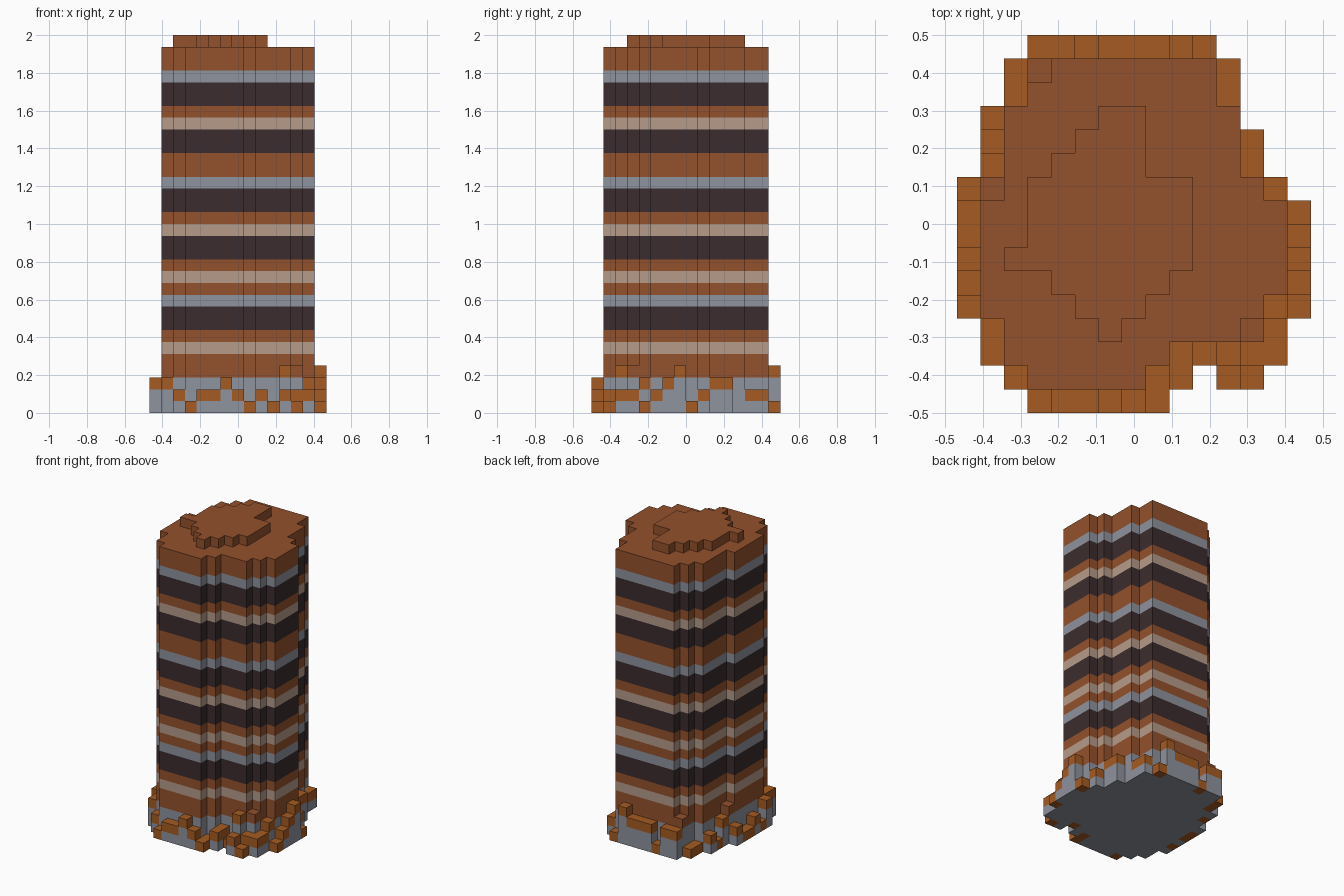
import bpy, bmesh, random
from mathutils import Vector

if "Cube" in bpy.data.objects:
    bpy.data.objects.remove(bpy.data.objects["Cube"], do_unlink=True)

U = 1 / 16                       # edge of one block
ORIGIN = Vector((-7.5, -8, 0))   # corner of the block grid
random.seed(4)


def material(name, hex_rgb):
    rgb = [int(hex_rgb[n:n + 2], 16) / 255 for n in (0, 2, 4)]
    lin = [c / 12.92 if c < 0.04 else ((c + 0.055) / 1.055) ** 2.4 for c in rgb]
    m = bpy.data.materials.new(name)
    m.use_nodes = True
    m.diffuse_color = (*lin, 1)
    m.node_tree.nodes["Principled BSDF"].inputs["Base Color"].default_value = (*lin, 1)
    return m


mats = {
    "B": material("brown clay", "94512d"),
    "O": material("orange rubble", "a55b22"),
    "G": material("stone grey", "8f939e"),
    "D": material("dark brown", "3b2c2e"),
    "T": material("pale tan", "b69b89"),
}
keys = list(mats)


def plan(spans):
    """Cells of a floor plan given as (first, last) column for each row."""
    return {(i, j) for j, (a, b) in spans.items() for i in range(a, b + 1)}


# Floor plans, row by row from front to back
tower_plan = plan({1: (3, 7), 2: (2, 8), 3: (2, 11), 4: (1, 12), 5: (1, 13),
                   6: (1, 13), 7: (1, 13), 8: (1, 13), 9: (2, 12), 10: (2, 11),
                   11: (2, 11), 12: (2, 11), 13: (3, 10), 14: (4, 10)})
base_plan = plan({0: (3, 8), 1: (2, 12), 2: (1, 13), 3: (1, 13), 4: (0, 14),
                  5: (0, 14), 6: (0, 14), 7: (0, 14), 8: (0, 14), 9: (0, 13),
                  10: (1, 12), 11: (1, 12), 12: (1, 11), 13: (2, 11),
                  14: (2, 11), 15: (3, 10)}) - {(10, 1)}
roof_plan = plan({3: (6, 6), 4: (5, 7), 5: (4, 8), 6: (2, 9), 7: (3, 9),
                  8: (3, 9), 9: (3, 9), 10: (4, 7), 11: (5, 7), 12: (6, 7)})

# Tower: one letter per layer, bottom to top
bands = "GGGBB" "TBDDG" "BTBDD" "TBDDG" "BBDDT" "BDDGB" "B"
tower = {(i, j, k): c for i, j in tower_plan for k, c in enumerate(bands)}
roof = {(i, j, len(bands)): "B" for i, j in roof_plan}

# Ring of rubble: stone columns of uneven height with an orange cap
fixed = dict(zip([(i, 0) for i in range(3, 9)], (1, 2, 2, 3, 2, 1)))
fixed.update({(2, 1): 2, (9, 1): 2, (10, 2): 1, (11, 1): 2, (11, 2): 4,
              (12, 1): 1, (13, 2): 2, (0, 4): 3, (1, 2): 3, (14, 7): 4, (9, 15): 4})
clay_caps = {(3, 14), (12, 3), (1, 9)}
rubble = {}
for cell in sorted(base_plan - tower_plan):
    h = 4 if cell in clay_caps else fixed.get(
        cell, random.choices((1, 2, 3), (3, 4, 5))[0])
    for k in range(h):
        rubble[(*cell, k)] = "G"
    rubble[(*cell, h - 1)] = "B" if cell in clay_caps else "O"

solid = set(tower) | set(roof) | set(rubble)


def build(name, cells):
    """Mesh the exposed sides of the blocks and merge flat same-colour areas."""
    bm = bmesh.new()
    corners = {}

    def vert(p):
        key = tuple(round(c) for c in p)
        if key not in corners:
            corners[key] = bm.verts.new((Vector(key) + ORIGIN) * U)
        return corners[key]

    for cell, colour in cells.items():
        for axis in range(3):
            for side in (0, 1):
                step = Vector((0, 0, 0))
                step[axis] = 1
                near = Vector(cell) + step * (2 * side - 1)
                if tuple(int(c) for c in near) in solid:
                    continue
                u, v = Vector((0, 0, 0)), Vector((0, 0, 0))
                u[(axis + 1) % 3] = v[(axis + 2) % 3] = 1
                p = Vector(cell) + step * side
                loop = [p, p + u, p + u + v, p + v]
                if not side:
                    loop.reverse()
                face = bm.faces.new([vert(q) for q in loop])
                face.material_index = keys.index(colour)
    bmesh.ops.dissolve_limit(bm, angle_limit=0.01, verts=bm.verts[:],
                             edges=bm.edges[:], delimit={'MATERIAL'})
    mesh = bpy.data.meshes.new(name)
    bm.to_mesh(mesh)
    bm.free()
    for m in mats.values():
        mesh.materials.append(m)
    bpy.context.collection.objects.link(bpy.data.objects.new(name, mesh))


build("banded_tower", tower)
build("roof_cap", roof)
build("rubble_base", rubble)
